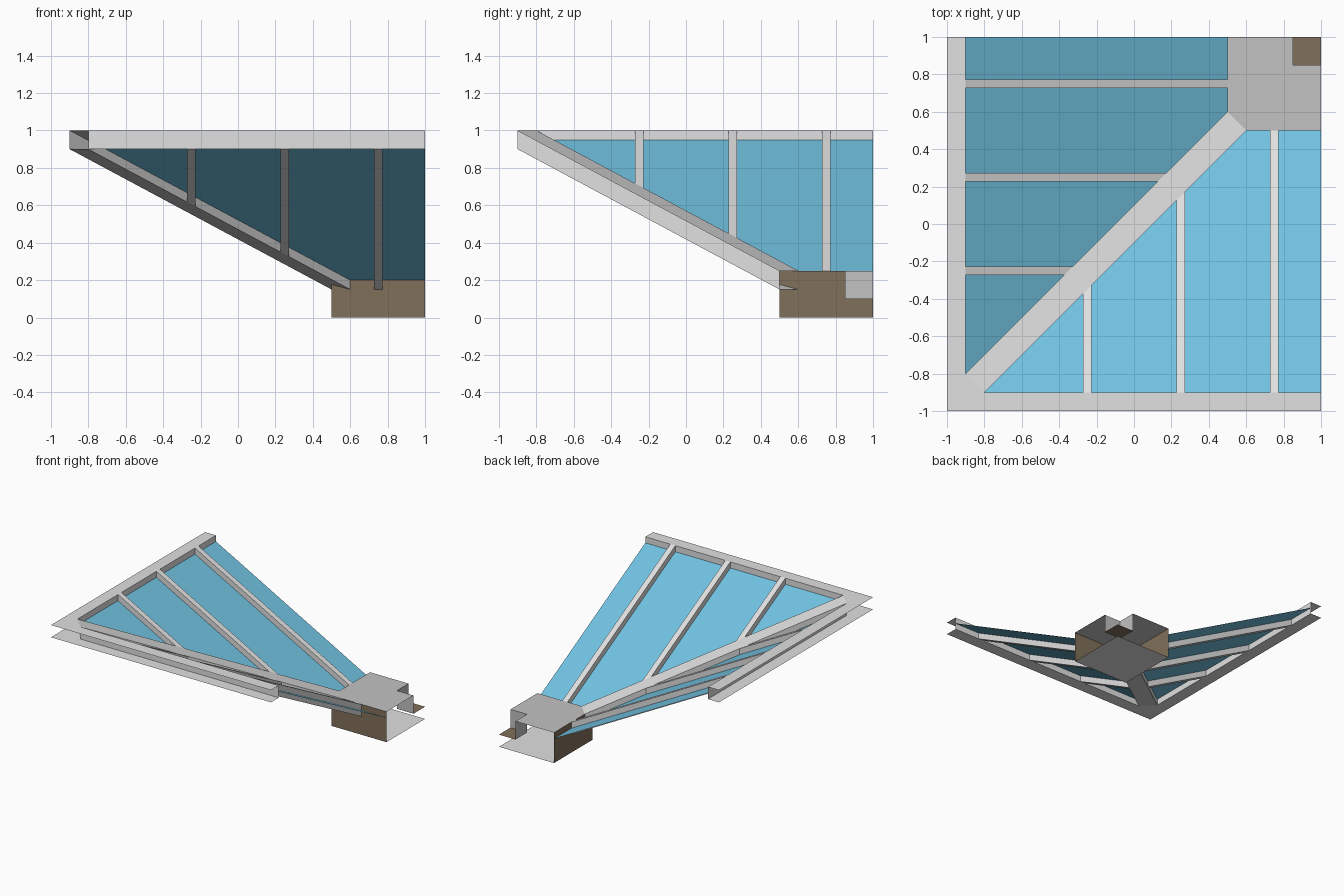
import bpy, bmesh
from mathutils import Vector

if "Cube" in bpy.data.objects:
    bpy.data.objects.remove(bpy.data.objects["Cube"])


def material(name, rgb):
    m = bpy.data.materials.new(name)
    m.diffuse_color = (*rgb, 1)
    m.use_nodes = True
    m.node_tree.nodes["Principled BSDF"].inputs["Base Color"].default_value = m.diffuse_color
    return m


LIGHT = material("light grey frame", (0.75, 0.75, 0.75))
DARK = material("mid grey cover", (0.54, 0.54, 0.54))
BROWN = material("brown wall", (0.22, 0.162, 0.102))
GLASS = material("blue glass", (0.162, 0.533, 0.745))


def sheet(name, polys, mat):
    """Open flat panels: each entry is (points, facing direction)."""
    bm = bmesh.new()
    for pts, facing in polys:
        f = bm.faces.new([bm.verts.new(p) for p in pts])
        f.normal_update()
        if f.normal.dot(Vector(facing)) < 0:
            f.normal_flip()
    bmesh.ops.remove_doubles(bm, verts=bm.verts, dist=1e-5)
    me = bpy.data.meshes.new(name)
    bm.to_mesh(me)
    bm.free()
    me.materials.append(mat)
    ob = bpy.data.objects.new(name, me)
    bpy.context.collection.objects.link(ob)


def swap(polys):
    """Reflect panels across the diagonal x = y."""
    return [([(y, x, z) for x, y, z in pts], (f[1], f[0], f[2])) for pts, f in polys]


def pair(name, polys, mat):
    sheet("front_" + name, polys, mat)
    sheet("left_" + name, swap(polys), mat)


def slope(y, offset=0.0):
    """Height of the slope top at distance y."""
    return 1 - (y + 0.9) * 0.75 / 1.4 + offset


UP, DOWN = (0, 0, 1), (0, 0, -1)

# Outer rim: top and bottom plates plus inner wall, outside left open
rim = []
for z, d in ((1, UP), (0.9, DOWN)):
    rim.append(([(-1, -1, z), (1, -1, z), (1, -0.9, z), (-0.8, -0.9, z), (-0.9, -0.9, z)], d))
    rim.append(([(-0.9, -0.9, z), (-0.8, -0.9, z), (-0.85, -0.85, z)], d))
rim.append(([(-0.8, -0.9, 0.9), (1, -0.9, 0.9), (1, -0.9, 1), (-0.8, -0.9, 1)], (0, 1, 0)))
# trim the shared corner on the diagonal
for i in (0, 2):
    z, d = rim[i][0][0][2], rim[i][1]
    rim[i] = ([(-1, -1, z), (1, -1, z), (1, -0.9, z), (-0.8, -0.9, z), (-0.9, -0.9, z)], d)
pair("rim", rim, LIGHT)

# Diagonal valley beam, hollow with open ends
ring = [(-0.8, -0.9), (0.6, 0.5), (0.5, 0.6), (-0.9, -0.8)]
hi = [(x, y, 1 if x < 0 else 0.25) for x, y in ring]
lo = [(x, y, z - 0.1) for x, y, z in hi]
sheet("valley_beam", [
    (hi, UP), (lo, DOWN),
    ([lo[0], lo[1], hi[1], hi[0]], (1, -1, 0)),
    ([lo[2], lo[3], hi[3], hi[2]], (-1, 1, 0)),
], LIGHT)

# Sloping glass panes
pair("glass", [([(-0.8, -0.9, 0.95), (1, -0.9, 0.95), (1, 0.5, 0.2), (0.6, 0.5, 0.2)], UP)], GLASS)

# Glazing bars running down the slope until they meet the beam or box
for n, c in enumerate((-0.25, 0.25, 0.75)):
    a, b = c - 0.023, c + 0.023
    ya, yb = min(a - 0.1, 0.5), min(b - 0.1, 0.5)

    def bar_end(x, y, off):
        return (x, y, slope(y, off))

    ta, tb = [bar_end(a, y, 0) for y in (-0.9, ya)], [bar_end(b, y, 0) for y in (-0.9, yb)]
    ba, bb = [bar_end(a, y, -0.1) for y in (-0.9, ya)], [bar_end(b, y, -0.1) for y in (-0.9, yb)]
    pair("glazing_bar_%d" % (n + 1), [
        ([ta[0], tb[0], tb[1], ta[1]], UP),
        ([ba[0], bb[0], bb[1], ba[1]], DOWN),
        ([ta[0], ta[1], ba[1], ba[0]], (-1, 0, 0)),
        ([tb[0], tb[1], bb[1], bb[0]], (1, 0, 0)),
    ], LIGHT)

# Central box: outer walls, floor, notched cover and sunken corner plate
pair("box_wall", [([(0.5, 0.5, 0), (1, 0.5, 0), (1, 0.5, 0.25), (0.5, 0.5, 0.25)], (0, -1, 0))], BROWN)
sheet("box_floor", [([(0.5, 0.5, 0), (1, 0.5, 0), (1, 1, 0), (0.5, 1, 0)], DOWN)], LIGHT)
outline = [(0.6, 0.5), (1, 0.5), (1, 0.85), (0.85, 0.85), (0.85, 1), (0.5, 1), (0.5, 0.6)]
notch = [([(0.85, 0.85, 0.1), (1, 0.85, 0.1), (1, 0.85, 0.25), (0.85, 0.85, 0.25)], (0, 1, 0))]
sheet("box_cover", [([(x, y, 0.25) for x, y in outline], UP)] + notch + swap(notch), DARK)
sheet("corner_plate", [([(0.85, 0.85, 0.1), (1, 0.85, 0.1), (1, 1, 0.1), (0.85, 1, 0.1)], UP)], BROWN)
